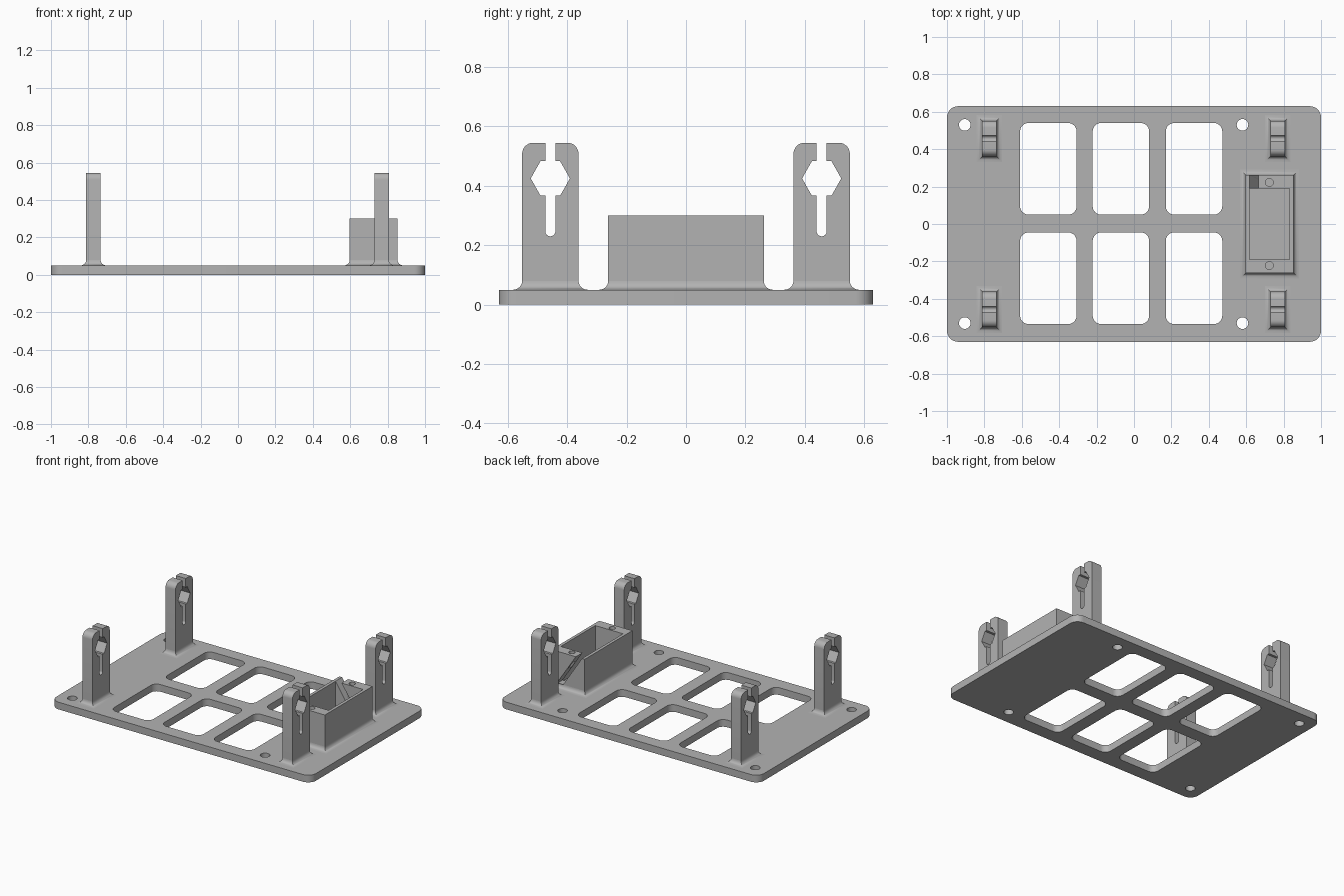
import bpy, bmesh
from math import sin, cos, pi, radians
from mathutils import Matrix, Vector

cube = bpy.data.objects.get("Cube")
if cube:
    bpy.data.objects.remove(cube)

grey = bpy.data.materials.new("plain grey")
grey.use_nodes = True
colour = (0.45, 0.45, 0.45, 1)
grey.diffuse_color = colour
grey.node_tree.nodes["Principled BSDF"].inputs["Base Color"].default_value = colour

BASE = 0.05    # plate thickness
FILLET = 0.03  # radius where uprights meet the plate


def arc(cx, cy, r, start, end, steps=8):
    angles = [radians(start + (end - start) * i / steps) for i in range(steps + 1)]
    return [(cx + r * cos(a), cy + r * sin(a)) for a in angles]


def rounded_rect(cx, cy, hx, hy, r):
    pts = []
    for sx, sy, a in ((1, 1, 0), (-1, 1, 90), (-1, -1, 180), (1, -1, 270)):
        pts += arc(cx + sx * (hx - r), cy + sy * (hy - r), r, a, a + 90)
    return pts


def finish(obj):
    obj.data.materials.clear()
    obj.data.materials.append(grey)
    bpy.ops.object.select_all(action='DESELECT')
    obj.select_set(True)
    bpy.context.view_layer.objects.active = obj
    bpy.ops.object.shade_smooth_by_angle(angle=radians(35))
    return obj


def slab(name, outlines, thickness, matrix):
    """Extrude flat outlines; inner ones become holes."""
    curve = bpy.data.curves.new(name, 'CURVE')
    curve.dimensions = '2D'
    curve.fill_mode = 'BOTH'
    curve.extrude = thickness / 2
    for pts in outlines:
        spline = curve.splines.new('POLY')
        spline.points.add(len(pts) - 1)
        for p, (x, y) in zip(spline.points, pts):
            p.co = (x, y, 0, 1)
        spline.use_cyclic_u = True
    temp = bpy.data.objects.new(name + " outline", curve)
    bpy.context.collection.objects.link(temp)
    bpy.context.view_layer.update()
    mesh = bpy.data.meshes.new_from_object(
        temp.evaluated_get(bpy.context.evaluated_depsgraph_get()))
    bpy.data.objects.remove(temp)
    bm = bmesh.new()
    bm.from_mesh(mesh)
    bmesh.ops.remove_doubles(bm, verts=bm.verts, dist=0.0001)
    bmesh.ops.recalc_face_normals(bm, faces=bm.faces)
    bm.to_mesh(mesh)
    bm.free()
    mesh.transform(matrix)
    mesh.name = name
    obj = bpy.data.objects.new(name, mesh)
    bpy.context.collection.objects.link(obj)
    return finish(obj)


def from_bmesh(name, bm):
    mesh = bpy.data.meshes.new(name)
    bmesh.ops.recalc_face_normals(bm, faces=bm.faces)
    bm.to_mesh(mesh)
    bm.free()
    obj = bpy.data.objects.new(name, mesh)
    bpy.context.collection.objects.link(obj)
    return obj


def base_fillet(name, cx, cy, hx, hy, steps=6):
    """Concave skirt with mitred corners around a rectangular foot."""
    bm = bmesh.new()
    rings = []
    for i in range(steps + 1):
        a = pi / 2 * i / steps
        out, z = FILLET * (1 - cos(a)), BASE + FILLET * (1 - sin(a))
        rings.append([bm.verts.new((cx + sx * (hx + out), cy + sy * (hy + out), z))
                      for sx, sy in ((1, 1), (-1, 1), (-1, -1), (1, -1))])
    for low, high in zip(rings, rings[1:]):
        for k in range(4):
            n = (k + 1) % 4
            bm.faces.new((low[k], low[n], high[n], high[k]))
    bm.faces.new(rings[0])
    bm.faces.new(rings[-1])
    return finish(from_bmesh(name, bm))


def block(name, low, high, shear=0):
    """Box between two corners, its foot shifted along x by shear."""
    bm = bmesh.new()
    bmesh.ops.create_cube(bm, size=1)
    low, high = Vector(low), Vector(high)
    for v in bm.verts:
        foot = v.co.z < 0
        v.co = [low[k] + (v.co[k] + 0.5) * (high[k] - low[k]) for k in range(3)]
        v.co.x += shear * foot
    return from_bmesh(name, bm)


# Base plate with six windows and four screw holes
outlines = [rounded_rect(0, 0, 1, 0.63, 0.06)]
for x in (-0.458, -0.07, 0.321):
    for y in (-0.29, 0.295):
        outlines.append(rounded_rect(x, y, 0.151, 0.245, 0.045))
for x in (-0.905, 0.58):
    for y in (-0.53, 0.53):
        outlines.append(arc(x, y, 0.031, 0, 345, 23))
slab("base_plate", outlines, BASE, Matrix.Translation((0, 0, BASE / 2)))

# Slotted uprights: half outline from foot to slot, then mirrored
HALF, TOP, SLOT, HEX, HEX_Z = 0.095, 0.545, 0.017, 0.066, 0.425
half = [(HALF, 0.03)] + arc(HALF - 0.037, TOP - 0.037, 0.037, 0, 90)
half += [(SLOT, TOP), (SLOT, HEX_Z + 0.058), (HEX / 2, HEX_Z + 0.058), (HEX, HEX_Z),
         (HEX / 2, HEX_Z - 0.058), (SLOT, HEX_Z - 0.058)]
half += arc(0, 0.247, SLOT, 0, -90)
outline = half + [(-y, z) for y, z in reversed(half[:-1])]
upright = Matrix(((0, 0, 1, 0), (1, 0, 0, 0), (0, 1, 0, 0), (0, 0, 0, 1)))
for x, side in ((-0.773, "right"), (0.768, "left")):
    for y, end in ((-0.457, "front"), (0.457, "back")):
        name = f"{end}_{side}_upright"
        slab(name, [outline], 0.077, Matrix.Translation((x, y, 0)) @ upright)
        base_fillet(name + "_fillet", x, y, 0.0385, HALF)

# Open tray with end blocks, pilot holes and a slanted cable slot
tray = block("tray", (0.597, -0.262, 0.03), (0.853, 0.262, 0.3))
cutters = [block("tray_cavity_cutter", (0.618, -0.19, BASE), (0.832, 0.19, 0.4)),
           block("cable_slot_cutter", (0.585, 0.15, 0.07), (0.632, 0.3, 0.35), 0.185)]
for y in (-0.222, 0.222):
    bm = bmesh.new()
    bmesh.ops.create_cone(bm, cap_ends=True, segments=24, radius1=0.021, radius2=0.021,
                          depth=0.3, matrix=Matrix.Translation((0.724, y, 0.25)))
    cutters.append(from_bmesh("pilot_hole_cutter", bm))
for cutter in cutters:
    cutter.hide_render = True
    mod = tray.modifiers.new("cut", 'BOOLEAN')
    mod.operation = 'DIFFERENCE'
    mod.solver = 'EXACT'
    mod.object = cutter
bpy.context.view_layer.update()
cut_mesh = bpy.data.meshes.new_from_object(
    tray.evaluated_get(bpy.context.evaluated_depsgraph_get()))
tray.modifiers.clear()
tray.data = cut_mesh
for cutter in cutters:
    bpy.data.objects.remove(cutter)
finish(tray)

# Tray fillet: four mitred strips, open in the middle
skirt = base_fillet("tray_fillet", 0.725, 0, 0.128, 0.262)
bm = bmesh.new()
bm.from_mesh(skirt.data)
bmesh.ops.delete(bm, geom=[f for f in bm.faces if abs(f.normal.z) > 0.999], context='FACES')
bm.to_mesh(skirt.data)
bm.free()
